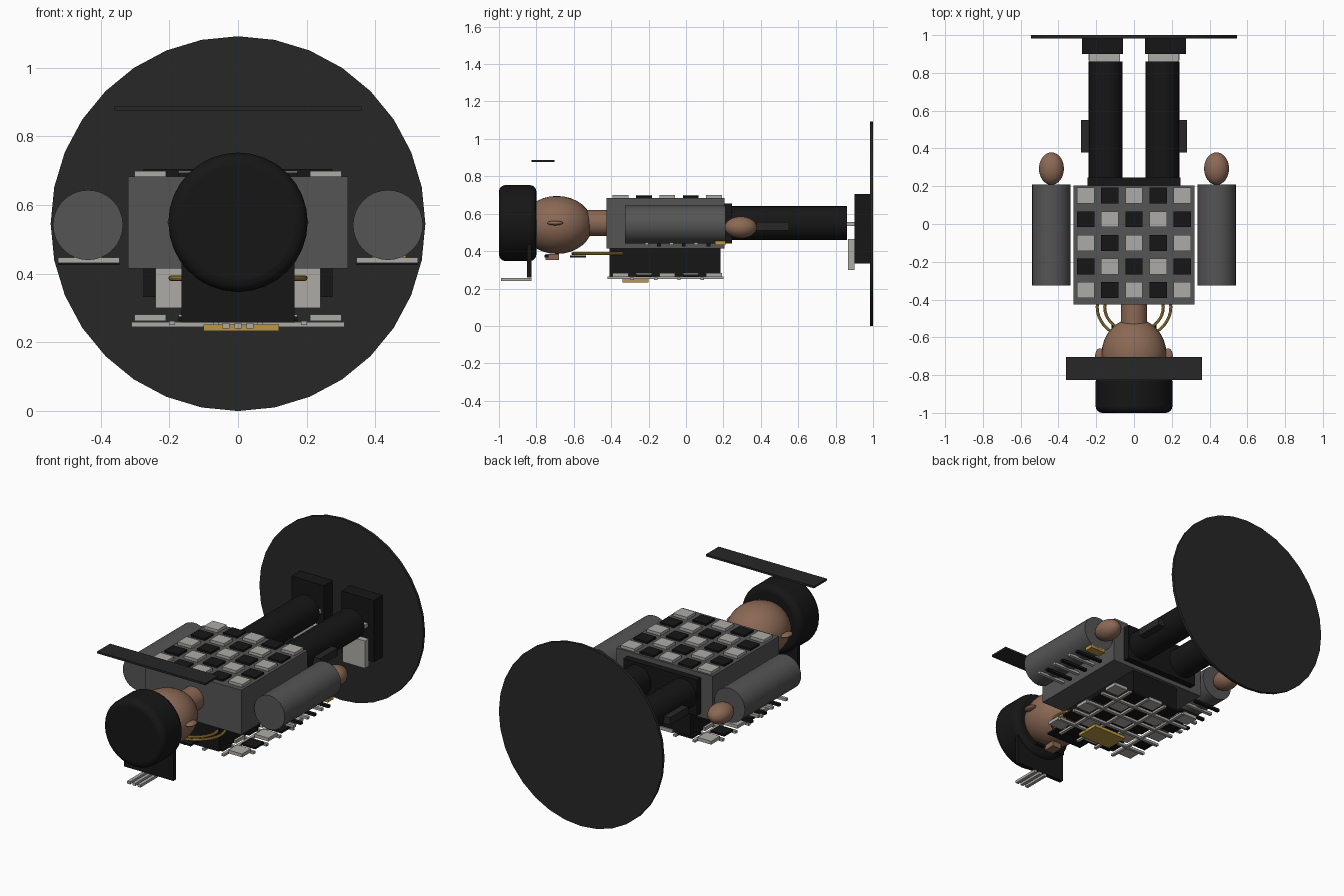
import bpy, math

if "Cube" in bpy.data.objects:
    bpy.data.objects.remove(bpy.data.objects["Cube"])

def mat(name, r, g, b):
    m = bpy.data.materials.new(name)
    m.diffuse_color = (r, g, b, 1)
    m.use_nodes = True
    m.node_tree.nodes["Principled BSDF"].inputs["Base Color"].default_value = m.diffuse_color
    return m

BLACK = mat("black", 0.008, 0.008, 0.008)
DARK = mat("charcoal", 0.02, 0.02, 0.02)
GREY = mat("grey", 0.09, 0.09, 0.09)
LIGHT = mat("light", 0.42, 0.41, 0.38)
SKIN = mat("skin", 0.26, 0.14, 0.09)
GOLD = mat("gold", 0.5, 0.31, 0.06)

def finish(name, m, smooth=False):
    o = bpy.context.object
    o.name = name
    o.data.materials.append(m)
    if smooth:
        bpy.ops.object.shade_smooth_by_angle(angle=math.radians(35))
    return o

def box(name, m, x, y, z):
    """Box from (min, max) ranges."""
    c = [(a + b) / 2 for a, b in (x, y, z)]
    bpy.ops.mesh.primitive_cube_add(size=1, location=c)
    o = bpy.context.object
    o.scale = [b - a for a, b in (x, y, z)]
    bpy.ops.object.transform_apply(location=False, rotation=False, scale=True)
    return finish(name, m)

def rod(name, m, x, z, r, y0, y1, n=32):
    """Cylinder lying along y."""
    bpy.ops.mesh.primitive_cylinder_add(vertices=n, radius=r, depth=y1 - y0,
        location=(x, (y0 + y1) / 2, z), rotation=(math.pi / 2, 0, 0))
    return finish(name, m, True)

def ball(name, m, loc, size):
    bpy.ops.mesh.primitive_uv_sphere_add(segments=32, ring_count=16, radius=1, location=loc)
    bpy.context.object.scale = size
    bpy.ops.object.transform_apply(location=False, rotation=False, scale=True)
    return finish(name, m, True)

# Round base behind the feet
rod("base_disc", DARK, 0, 0.546, 0.546, 0.983, 1.0)

# Torso, shirt front, hips, neck
box("jacket", GREY, (-0.32, 0.32), (-0.425, 0.205), (0.415, 0.683))
box("shirt_front", BLACK, (-0.16, 0.16), (-0.41, 0.185), (0.265, 0.42))
box("hips", BLACK, (-0.245, 0.245), (0.15, 0.245), (0.44, 0.655))
rod("neck", SKIN, 0, 0.55, 0.07, -0.56, -0.4)

# Checker patches on the back and front
for i in range(5):
    for j in range(5):
        x, y = (i - 2) * 0.128, -0.1 + (j - 2) * 0.125
        light = (i + j) % 2 == 0
        for side, z in (("back", 0.68), ("front", 0.262)):
            box(f"{side}_check", LIGHT if light else BLACK, (x - 0.046, x + 0.046),
                (y - 0.042, y + 0.042), (z, z + (0.02 if light or side == "back" else 0.013)
                 if side == "front" or light else z + 0.015))

# Plaid stripes across the front
for k in range(4):
    x, y = (k - 1.5) * 0.128, -0.1 + (k - 1.5) * 0.125
    box("plaid_stripe_long", LIGHT, (x - 0.009, x + 0.009), (-0.42, 0.2), (0.25, 0.263))
    box("plaid_stripe_cross", LIGHT, (-0.31, 0.31), (y - 0.009, y + 0.009), (0.245, 0.26))

# Pendant and chains
box("pendant", GOLD, (-0.1, 0.12), (-0.34, -0.2), (0.233, 0.252))
for r in (0.155, 0.195):
    bpy.ops.mesh.primitive_torus_add(major_segments=40, minor_segments=8, major_radius=r,
        minor_radius=0.008, location=(0, -0.44, 0.387))
    bpy.context.object.scale.y = 0.85
    finish("chain", GOLD, True)

# Head, face and cap
ball("head", SKIN, (0, -0.69, 0.54), (0.172, 0.19, 0.155))
box("nose", SKIN, (-0.03, 0.03), (-0.75, -0.68), (0.353, 0.385))
box("moustache", BLACK, (-0.12, 0.12), (-0.62, -0.535), (0.366, 0.377))
crown = rod("cap_crown", BLACK, 0, 0.55, 0.203, -1.0, -0.8)
b = crown.modifiers.new("rounded_top", 'BEVEL')
b.width, b.segments, b.limit_method = 0.035, 4, 'ANGLE'
box("cap_peak", BLACK, (-0.165, 0.165), (-0.85, -0.825), (0.258, 0.45))
for x in (-0.035, 0, 0.035):
    box("cap_trim", LIGHT, (x - 0.01, x + 0.01), (-0.99, -0.825), (0.24, 0.256))
box("floating_bar", DARK, (-0.36, 0.36), (-0.825, -0.703), (0.876, 0.888))
box("watch", GOLD, (0.39, 0.49), (0.155, 0.21), (0.433, 0.453))

def span(s, a, b):
    return tuple(sorted((s * a, s * b)))

for s in (-1, 1):
    # Face sides
    ball("ear", SKIN, (s * 0.18, -0.7, 0.55), (0.026, 0.042, 0.012))
    box("eye", BLACK, span(s, 0.04, 0.1), (-0.757, -0.735), (0.365, 0.378))
    # Arm with cuff stripes and hand
    rod("sleeve", GREY, s * 0.437, 0.542, 0.102, -0.325, 0.21)
    ball("hand", SKIN, (s * 0.437, 0.293, 0.527), (0.066, 0.086, 0.058))
    for k in range(6):
        y = -0.21 + k * 0.066
        z = 0.432 if k % 2 == 0 else 0.425
        box("sleeve_stripe", LIGHT if k % 2 == 0 else BLACK, span(s, 0.345, 0.525),
            (y - 0.01, y + 0.01), (z, z + 0.015))
    # Leg, pocket and shoe
    rod("trouser_leg", BLACK, s * 0.15, 0.55, 0.09, 0.2, 0.86)
    box("pocket", DARK, span(s, 0.235, 0.28), (0.378, 0.55), (0.51, 0.555))
    box("shoe", BLACK, span(s, 0.058, 0.275), (0.9, 0.985), (0.333, 0.705))
    box("toe_cap", LIGHT, span(s, 0.09, 0.24), (0.865, 0.902), (0.3, 0.465))
    box("lace", LIGHT, span(s, 0.075, 0.235), (0.858, 0.9), (0.535, 0.557))
